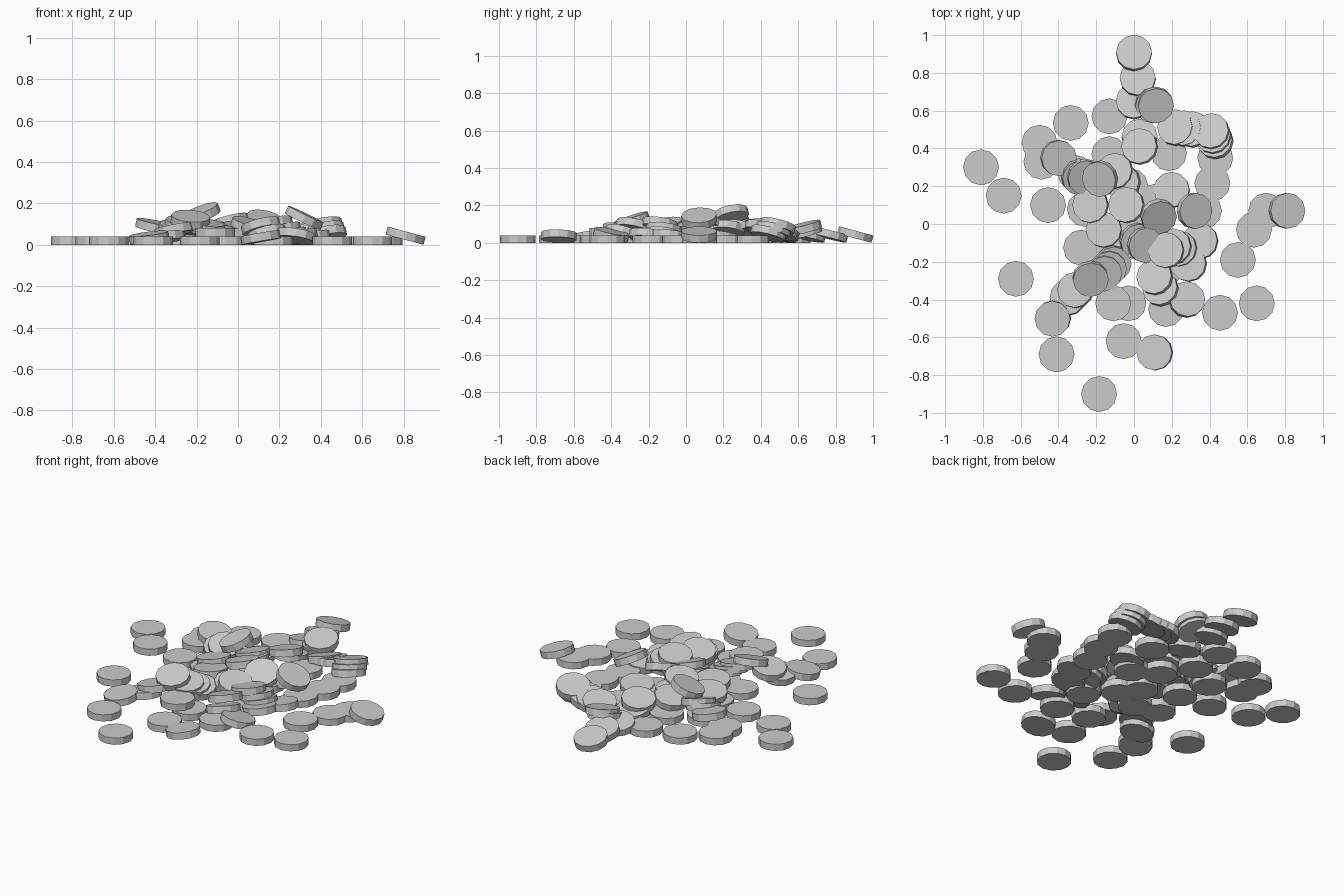
import bpy
import bmesh
import math
from mathutils import Vector

RADIUS, THICK, SIDES = 0.095, 0.04, 12

grey = bpy.data.materials.new("plain grey")
grey.diffuse_color = (0.6, 0.6, 0.6, 1)

# One faceted disc shared by every coin
mesh = bpy.data.meshes.new("coin")
bm = bmesh.new()
bmesh.ops.create_cone(bm, cap_ends=True, segments=SIDES,
                      radius1=RADIUS, radius2=RADIUS, depth=THICK)
bm.to_mesh(mesh)
bm.free()
mesh.materials.append(grey)


def coin(name, x, y, z=None, lean_x=0.0, lean_y=0.0):
    """Place a coin whose top faces (lean_x, lean_y, 1); without z it rests on the floor."""
    up = Vector((lean_x, lean_y, 1)).normalized()
    if z is None:
        z = RADIUS * math.sqrt(max(0, 1 - up.z ** 2)) + THICK / 2 * up.z
    ob = bpy.data.objects.new(name, mesh)
    ob.location = (x, y, z)
    ob.rotation_mode = 'QUATERNION'
    ob.rotation_quaternion = Vector((0, 0, 1)).rotation_difference(up)
    bpy.context.collection.objects.link(ob)


def coin_row(name, start, end, count, lean):
    """A row of overlapping coins sliding from start to end."""
    for i in range(count):
        p = Vector(start).lerp(Vector(end), i / (count - 1))
        coin(name, *p, *lean)


# Coins lying flat on the floor
for x, y in [(-.81, .30), (-.69, .15), (-.455, .10), (-.335, .535), (-.13, .57),
             (-.625, -.29), (-.41, -.69), (-.185, -.90), (-.055, -.62),
             (.455, -.47), (.65, -.42), (.55, -.19), (.635, -.03), (.70, .07),
             (.415, .215), (.43, .35), (.185, .375), (-.50, .43), (-.49, .33),
             (-.03, -.42), (-.28, -.125), (.17, -.45), (-.26, .08), (.37, .07),
             (-.13, .37), (-.31, .27), (-.05, .0), (.12, .12), (-.02, .20),
             (.03, -.10), (-.14, -.16), (.16, -.24)]:
    coin("flat_coin", x, y)

# Coins leaning with one edge on the floor
for x, y, lx, ly in [(0, .905, 0, .27), (.02, .77, -.05, .25), (0, .65, -.1, .2),
                     (.81, .07, .27, 0), (.11, -.68, -.17, .03),
                     (.28, -.40, .15, .2), (.03, .46, 0, .2),
                     (.35, -.09, -.15, .1), (.29, -.21, -.2, .1),
                     (.24, -.13, -.25, .1), (.14, -.34, -.25, .25),
                     (-.35, -.39, -.15, .1), (-.43, -.50, -.12, -.1),
                     (.20, .18, -.1, .12)]:
    coin("leaning_coin", x, y, None, lx, ly)

# Overlapping rows
coin_row("right_row_coin", (.22, .51, .05), (.31, .50, .06), 3, (-.25, .22))
coin_row("right_stack_coin", (.43, .44, .05), (.41, .49, .09), 3, (-.2, .25))
coin_row("front_row_coin", (-.11, -.21, .06), (-.16, -.26, .09), 3, (.15, -.2))
coin_row("left_row_coin", (-.29, .25, .07), (-.26, .25, .09), 2, (.22, -.3))
coin_row("back_row_coin", (.10, .63, .06), (.115, .63, .08), 2, (.1, -.25))

# Coins tipped over others in the heap
for spec in [(.03, .41, .08, -.2, .2), (-.40, .35, .09, .2, -.1),
             (-.18, .24, .15, -.38, -.22), (-.10, .28, .08, -.25, .15),
             (-.06, .22, .075, -.3, .1), (-.23, .10, .08, -.2, .1),
             (-.04, .10, .11, -.25, .15), (-.16, -.03, .08, -.1, .1),
             (.13, .04, .11, .25, -.45), (.32, .07, .13, .48, -.05),
             (.02, -.09, .07, .2, -.2), (.06, -.11, .09, .28, -.2),
             (.17, -.14, .10, -.2, .15), (.11, -.28, .09, -.25, .2),
             (-.11, -.42, .06, 0, 0), (-.31, -.35, .07, -.2, .1),
             (-.23, -.29, .12, .08, -.33), (.21, -.12, .07, -.22, .12)]:
    coin("heap_coin", *spec)
